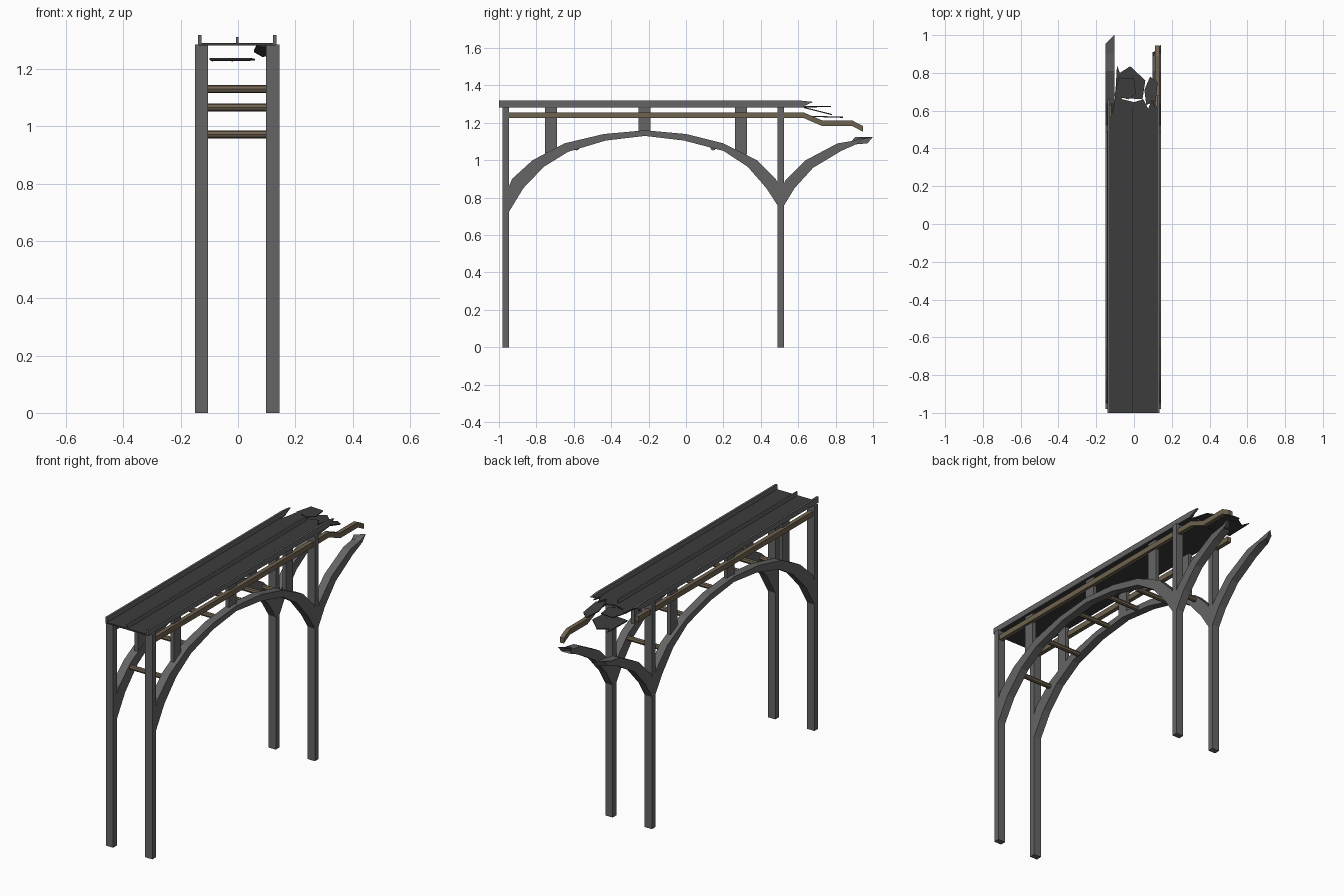
import bpy, bmesh, math

if "Cube" in bpy.data.objects:
    bpy.data.objects.remove(bpy.data.objects["Cube"])

CX = -0.003  # centre line of the bridge


def material(name, rgb):
    m = bpy.data.materials.new(name)
    m.diffuse_color = (*rgb, 1)
    m.use_nodes = True
    m.node_tree.nodes["Principled BSDF"].inputs["Base Color"].default_value = m.diffuse_color
    return m


STONE = material("stone", (0.13, 0.13, 0.13))
DARK = material("deck_metal", (0.045, 0.045, 0.045))
WOOD = material("pipe_tan", (0.16, 0.125, 0.08))


def make(name, verts, faces, mat):
    me = bpy.data.meshes.new(name)
    me.from_pydata(verts, [], faces)
    bm = bmesh.new()
    bm.from_mesh(me)
    bmesh.ops.recalc_face_normals(bm, faces=bm.faces)
    bm.to_mesh(me)
    bm.free()
    ob = bpy.data.objects.new(name, me)
    bpy.context.collection.objects.link(ob)
    me.materials.append(mat)
    return ob


def strip(name, top, bottom, x0, x1, mat, skew=0.0):
    """Bar between two (y, z) outlines, from x0 to x1; skew cuts the last end at an angle."""
    verts, faces = [], []
    last = len(top) - 1
    for i, (t, b) in enumerate(zip(top, bottom)):
        s = skew if i == last else 0
        verts += [(x0, t[0] - s, t[1]), (x1, t[0], t[1]), (x1, b[0], b[1]), (x0, b[0] - s, b[1])]
    for i in range(last):
        a = 4 * i
        faces += [(a + k, a + (k + 1) % 4, a + 4 + (k + 1) % 4, a + 4 + k) for k in range(4)]
    faces += [(0, 1, 2, 3), tuple(4 * last + k for k in range(4))]
    return make(name, verts, faces, mat)


def box(name, x0, x1, y0, y1, z0, z1, mat):
    return strip(name, [(y0, z1), (y1, z1)], [(y0, z0), (y1, z0)], x0, x1, mat)


def plate(name, outline, z, thick, mat, drop=0.0):
    """Flat torn sheet from an (x, y) outline; drop tilts it down along y."""
    y0 = min(p[1] for p in outline)
    n = len(outline)
    verts = [(x, y, z + dz - drop * (y - y0)) for dz in (0, -thick) for x, y in outline]
    faces = [tuple(range(n)), tuple(range(n, 2 * n))]
    faces += [(i, (i + 1) % n, n + (i + 1) % n, n + i) for i in range(n)]
    return make(name, verts, faces, mat)


# main arch outline
ARCH_TOP = [(-0.955, 0.84), (-0.93, 0.90), (-0.82, 1.0), (-0.65, 1.09), (-0.44, 1.14), (-0.22, 1.16),
            (0.0, 1.14), (0.20, 1.09), (0.38, 1.0), (0.48, 0.90), (0.51, 0.84)]
ARCH_LOW = [(-0.955, 0.71), (-0.87, 0.85), (-0.76, 0.965), (-0.63, 1.045), (-0.43, 1.105), (-0.22, 1.13),
            (-0.01, 1.105), (0.20, 1.05), (0.33, 0.965), (0.43, 0.85), (0.505, 0.735)]
# snapped second arch outline
STUB_TOP = [(0.51, 0.84), (0.53, 0.89), (0.64, 1.0), (0.81, 1.09), (0.90, 1.105)]
STUB_LOW = [(0.51, 0.735), (0.58, 0.85), (0.68, 0.96), (0.83, 1.05), (0.91, 1.085)]

for side, label in ((-1, "left"), (1, "right")):
    inner, outer = CX + side * 0.101, CX + side * 0.147
    # posts
    box(f"{label}_front_post", inner, outer, -0.98, -0.947, 0, 1.285, STONE)
    box(f"{label}_back_post", inner, outer, 0.49, 0.523, 0, 1.285, STONE)
    # arch ribs
    strip(f"{label}_arch", ARCH_TOP, ARCH_LOW, inner, outer, STONE)
    end = 1.0 if side < 0 else 0.95
    a, b = (outer, inner) if side < 0 else (inner, outer)
    strip(f"{label}_broken_arch", STUB_TOP + [(end, 1.125)], STUB_LOW + [(end - 0.03, 1.09)],
          a, b, STONE, skew=0.045)
    # short struts between arch and deck
    for i, (y, z) in enumerate(((-0.722, 1.03), (-0.222, 1.14), (0.293, 1.03))):
        box(f"{label}_strut_{i}", CX + side * 0.103, CX + side * 0.125,
            y - 0.032, y + 0.032, z, 1.285, STONE)
    # service pipe beams, the right one bent at the break
    path = [(-0.947, 1.24), (0.63, 1.24)]
    if side > 0:
        path += [(0.73, 1.197), (0.89, 1.197), (0.945, 1.168)]
    strip(f"{label}_pipe_beam", [(y, z + 0.015) for y, z in path], [(y, z - 0.015) for y, z in path],
          CX + side * 0.115, CX + side * 0.139, WOOD)
    # edge rails with torn tips
    rail_end = 0.60 if side < 0 else 0.62
    strip(f"{label}_edge_rail", [(-1, 1.318), (rail_end, 1.318), (rail_end + 0.06, 1.312)],
          [(-1, 1.285), (rail_end, 1.285), (rail_end + 0.03, 1.298)],
          CX + side * 0.125, CX + side * 0.137, STONE)

# round cross bars between the ribs
for i, (d, z) in enumerate(((0.60, 0.972), (0.365, 1.066), (0.12, 1.13))):
    for s in (-1, 1):
        bpy.ops.mesh.primitive_cylinder_add(vertices=8, radius=0.014, depth=0.21,
                                            location=(CX, -0.22 + s * d, z),
                                            rotation=(0, math.pi / 2, 0))
        bar = bpy.context.object
        bar.name = f"cross_bar_{i}_{'front' if s < 0 else 'back'}"
        bar.data.materials.append(WOOD)

# deck with a torn end
plate("deck", [(-0.137, -1), (0.13, -1), (0.13, 0.65), (0.115, 0.61), (0.095, 0.66), (0.075, 0.61),
               (0.05, 0.66), (0.0, 0.645), (-0.06, 0.66), (-0.095, 0.70), (-0.11, 0.61),
               (-0.125, 0.56), (-0.137, 0.63)], 1.29, 0.008, DARK)
# centre rail
box("centre_rail", CX - 0.004, CX + 0.004, -1, 0.62, 1.288, 1.312, STONE)

# hanging torn sheets at the break
plate("torn_sheet_low", [(-0.10, 0.67), (0.045, 0.66), (0.06, 0.76), (-0.02, 0.835), (-0.075, 0.80),
                         (-0.09, 0.84)], 1.238, 0.006, DARK, drop=0.03)
plate("torn_sheet_high", [(-0.105, 0.68), (-0.03, 0.66), (0.01, 0.69), (0.0, 0.77), (-0.08, 0.775)],
      1.289, 0.005, DARK)
plate("torn_sheet_right", [(0.065, 0.63), (0.115, 0.65), (0.125, 0.75), (0.085, 0.78), (0.055, 0.71)],
      1.285, 0.006, DARK, drop=0.25)
